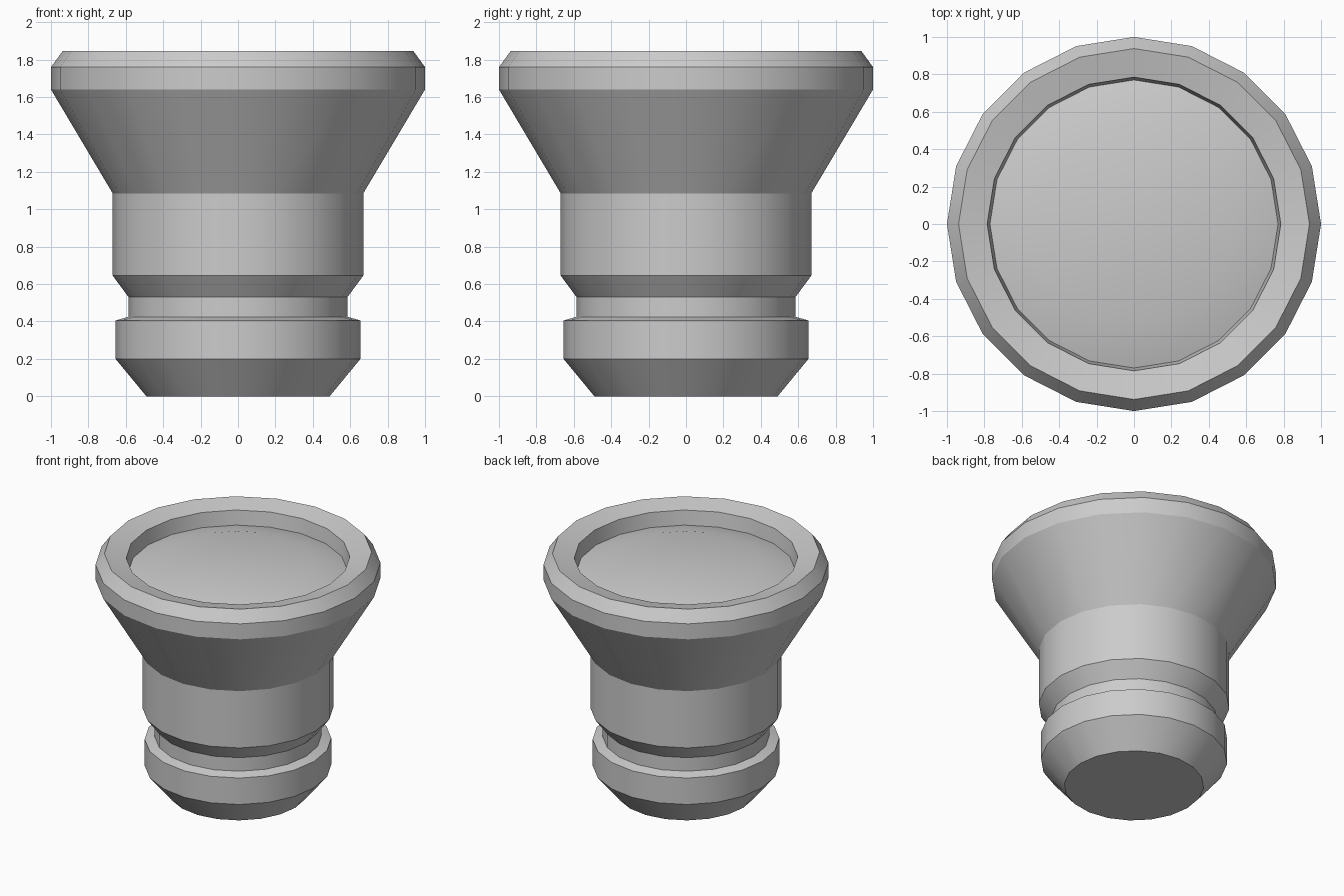
import bpy, bmesh
from math import cos, sin, pi, radians

if "Cube" in bpy.data.objects:
    bpy.data.objects.remove(bpy.data.objects["Cube"])

SIDES = 20


def lathe(name, profile):
    """Revolve a (radius, z) profile that starts and ends with a flat cap."""
    bm = bmesh.new()
    rings = [[bm.verts.new((r * cos(2 * pi * i / SIDES), r * sin(2 * pi * i / SIDES), z))
              for i in range(SIDES)] for r, z in profile]
    for a, b in zip(rings, rings[1:]):
        for i in range(SIDES):
            j = (i + 1) % SIDES
            bm.faces.new((a[i], a[j], b[j], b[i]))
    bm.faces.new(rings[0][::-1])
    bm.faces.new(rings[-1])
    mesh = bpy.data.meshes.new(name)
    bm.to_mesh(mesh)
    bm.free()
    ob = bpy.data.objects.new(name, mesh)
    bpy.context.collection.objects.link(ob)
    bpy.context.view_layer.objects.active = ob
    ob.select_set(True)
    bpy.ops.object.shade_smooth_by_angle(angle=radians(28))
    return ob


# Flared plug: tapered foot, groove, neck, cone, chamfered rim, domed recess
lathe("flared_plug", [
    (0.49, 0), (0.655, 0.2), (0.655, 0.405), (0.585, 0.425), (0.585, 0.53),
    (0.67, 0.645), (0.67, 1.085), (1, 1.64), (1, 1.76), (0.938, 1.845),
    (0.785, 1.81), (0.77, 1.70), (0.52, 1.77),
])
